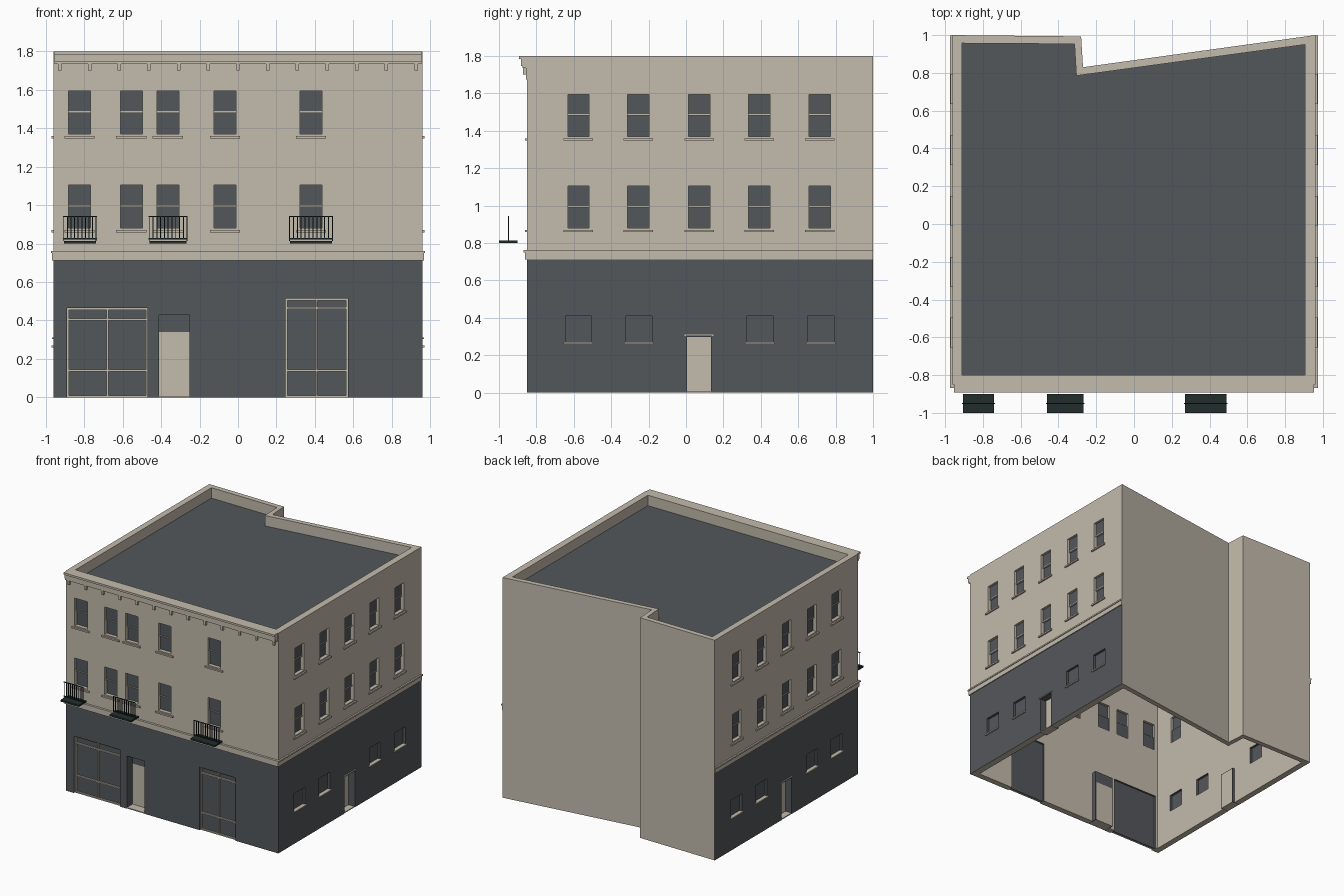
import bpy, bmesh

cube = bpy.data.objects.get("Cube")
if cube:
    bpy.data.objects.remove(cube, do_unlink=True)


def material(name, rgb):
    m = bpy.data.materials.new(name)
    m.use_nodes = True
    m.diffuse_color = (*rgb, 1)
    m.node_tree.nodes["Principled BSDF"].inputs["Base Color"].default_value = (*rgb, 1)
    return m


STONE = material("warm stone", (0.546, 0.497, 0.413))
SLATE = material("slate grey", (0.088, 0.096, 0.104))
IRON = material("dark green iron", (0.016, 0.027, 0.025))


def finish(name, bm, *mats):
    me = bpy.data.meshes.new(name)
    bm.to_mesh(me)
    bm.free()
    for m in mats:
        me.materials.append(m)
    ob = bpy.data.objects.new(name, me)
    bpy.context.collection.objects.link(ob)
    return ob


def add_box(bm, a, b, index=0):
    lo = [min(p) for p in zip(a, b)]
    hi = [max(p) for p in zip(a, b)]
    vs = bmesh.ops.create_cube(bm, size=1)["verts"]
    for v in vs:
        v.co = [hi[i] if v.co[i] > 0 else lo[i] for i in range(3)]
    for f in {f for v in vs for f in v.link_faces}:
        f.material_index = index


FRONT, SIDE = -0.85, 0.96


def wall_box(bm, side, u0, u1, z0, z1, d0, d1, index=0):
    """Box on a facade: u along the wall, d measured inward from its face."""
    if side == "front":
        add_box(bm, (u0, FRONT + d0, z0), (u1, FRONT + d1, z1), index)
    else:
        s = 1 if side == "left" else -1
        add_box(bm, (s * (SIDE - d0), u0, z0), (s * (SIDE - d1), u1, z1), index)


# Hollow wall shell with a notched back
outer = [(-SIDE, FRONT), (SIDE, FRONT), (SIDE, 1), (-0.27, 0.83), (-0.28, 0.993), (-SIDE, 1)]
inner = [(-0.91, -0.8), (0.905, -0.8), (0.905, 0.95), (-0.305, 0.785), (-0.315, 0.953), (-0.91, 0.957)]
levels = [0, 0.72, 1.8]
n = len(outer)
bm = bmesh.new()
ro = [[bm.verts.new((*p, z)) for p in outer] for z in levels]
ri = [[bm.verts.new((*p, z)) for p in inner] for z in levels]
for i in range(n):
    j = (i + 1) % n
    for k in range(2):
        f = bm.faces.new((ro[k][i], ro[k][j], ro[k + 1][j], ro[k + 1][i]))
        f.material_index = int(k == 0 and i in (0, 1, 5))
        bm.faces.new((ri[k][j], ri[k][i], ri[k + 1][i], ri[k + 1][j]))
    bm.faces.new((ro[2][i], ro[2][j], ri[2][j], ri[2][i]))
    bm.faces.new((ro[0][j], ro[0][i], ri[0][i], ri[0][j]))
walls = finish("walls", bm, STONE, SLATE)

# Roof deck behind the parapet
bm = bmesh.new()
deck = bm.faces.new([bm.verts.new((*p, 1.715)) for p in inner])
ext = bmesh.ops.extrude_face_region(bm, geom=[deck])
for v in ext["geom"]:
    if isinstance(v, bmesh.types.BMVert):
        v.co.z -= 0.03
bmesh.ops.recalc_face_normals(bm, faces=bm.faces)
finish("roof_deck", bm, SLATE)

cuts, panes, rails, sills = (bmesh.new() for _ in range(4))
frames, doors, jambs = (bmesh.new() for _ in range(3))

# Upper sash windows
columns = {"front": (-0.825, -0.555, -0.365, -0.068, 0.38)}
columns["left"] = columns["right"] = (-0.575, -0.255, 0.07, 0.392, 0.715)
W = 0.057
for side, us in columns.items():
    for u in us:
        for z in (0.88, 1.37):
            mid, top = z + 0.115, z + 0.225
            wall_box(cuts, side, u - W, u + W, z, top, -0.1, 0.08)
            wall_box(panes, side, u - W, u + W, z, mid, 0.03, 0.04)
            wall_box(panes, side, u - W, u + W, mid, top, 0.02, 0.03)
            wall_box(rails, side, u - W, u + W, mid - 0.004, mid + 0.004, 0.015, 0.035)
            wall_box(sills, side, u - 0.079, u + 0.079, z - 0.022, z - 0.01, -0.012, 0.01)

# Small ground-floor side windows
for side in ("left", "right"):
    for u in (-0.575, -0.253, 0.395, 0.72):
        wall_box(cuts, side, u - 0.07, u + 0.07, 0.268, 0.41, -0.1, 0.08, 1)
        wall_box(panes, side, u - 0.07, u + 0.07, 0.268, 0.41, 0.02, 0.03)
        wall_box(sills, side, u - 0.079, u + 0.079, 0.26, 0.27, -0.012, 0.02)


# Shopfronts: glass with a grid of slim bars
def shopfront(u0, u1, top, transom):
    wall_box(cuts, "front", u0, u1, -0.1, top, -0.1, 0.08, 1)
    wall_box(panes, "front", u0, u1, 0, top, 0.025, 0.035)
    t = 0.01
    for u in (u0, (u0 + u1 - t) / 2, u1 - t):
        wall_box(frames, "front", u, u + t, 0, top, 0.01, 0.026)
    for z in (0, 0.135, transom, top - t):
        wall_box(frames, "front", u0, u1, z, z + t, 0.011, 0.026)


shopfront(-0.89, -0.47, 0.465, 0.4)
shopfront(0.247, 0.573, 0.515, 0.46)


# Recessed doors with dark jambs
def doorway(side, u0, u1, top, head, depth):
    t = 0.006
    wall_box(cuts, side, u0, u1, -0.1, top, -0.1, 0.2, 1)
    for a in (u0, u1 - t):
        wall_box(jambs, side, a, a + t, 0, top, 0.002, depth)
    wall_box(jambs, side, u0, u1, top - t, top, 0.002, depth)
    wall_box(doors, side, u0 + t, u1 - t, 0, head, depth - 0.015, depth)
    wall_box(doors, side, u0 + t, u1 - t, 0, 0.008, 0.002, depth)
    if top - head > t:
        wall_box(panes, side, u0 + t, u1 - t, head, top - t, depth - 0.015, depth)


doorway("front", -0.418, -0.247, 0.435, 0.34, 0.09)
for side in ("left", "right"):
    doorway(side, 0, 0.14, 0.305, 0.3, 0.07)
    wall_box(sills, side, -0.008, 0.148, 0.303, 0.311, -0.008, 0.02)

# Cut the openings, then drop the cutter
cutter = finish("opening_cutter", cuts, STONE, SLATE)
cutter.hide_render = True
mod = walls.modifiers.new("openings", "BOOLEAN")
mod.operation, mod.solver, mod.object = "DIFFERENCE", "EXACT", cutter
bpy.context.view_layer.update()
graph = bpy.context.evaluated_depsgraph_get()
cut_mesh = bpy.data.meshes.new_from_object(walls.evaluated_get(graph))
walls.modifiers.clear()
walls.data = cut_mesh
bpy.data.objects.remove(cutter, do_unlink=True)

finish("window_panes", panes, SLATE)
finish("sash_rails", rails, STONE)
finish("sills", sills, STONE)
finish("shopfront_frames", frames, STONE)
finish("doors", doors, STONE)
finish("door_jambs", jambs, SLATE)

# Stepped string course around front and sides
bm = bmesh.new()
for z0, z1, out in ((0.713, 0.75, 0.012), (0.75, 0.762, 0.018)):
    wall_box(bm, "front", -SIDE - out + 0.005, SIDE + out - 0.005, z0, z1, -out, 0.01)
    for side in ("left", "right"):
        wall_box(bm, side, FRONT, 0.999, z0, z1, 0.005 - out, 0.01)
finish("string_course", bm, STONE)

# Front cornice with brackets
bm = bmesh.new()
E = 0.954
for z0, z1, out in ((1.675, 1.74, 0.005), (1.735, 1.748, 0.024), (1.748, 1.784, 0.032), (1.784, 1.8, 0.042)):
    wall_box(bm, "front", -E, E, z0, z1, -out, 0.01)
for i in range(13):
    u = (i - 6) * 0.1545
    wall_box(bm, "front", u - 0.009, u + 0.009, 1.7, 1.737, -0.022, 0)
finish("cornice", bm, STONE)

# Balconies: floor plate and a straight railing
bm = bmesh.new()
for u0, u1 in ((-0.91, -0.735), (-0.465, -0.262), (0.265, 0.495)):
    add_box(bm, (u0 + 0.005, -1, 0.8), (u1 - 0.005, -0.9, 0.814))
    for z in (0.822, 0.938):
        add_box(bm, (u0, -0.952, z), (u1, -0.947, z + 0.006))
    count = round((u1 - u0) / 0.02)
    for k in range(count + 1):
        u = u0 + 0.003 + (u1 - u0 - 0.006) * k / count
        low = 0.814 if k in (0, count) else 0.822
        add_box(bm, (u - 0.0025, -0.952, low), (u + 0.0025, -0.947, 0.94))
finish("balconies", bm, IRON)
